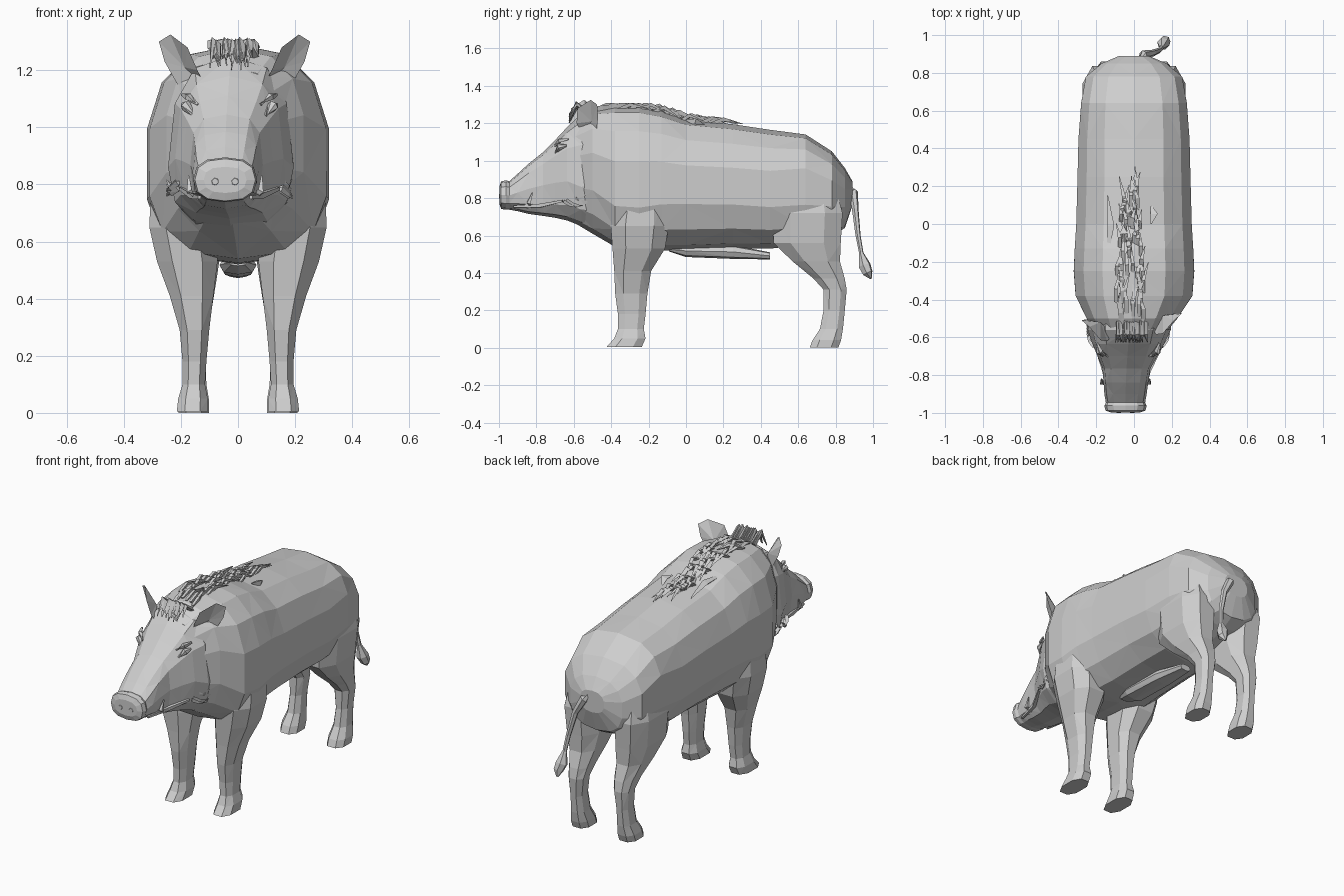
import bpy, bmesh, math, random
from mathutils import Vector

random.seed(4)
grey = bpy.data.materials.new("plain_grey")
grey.diffuse_color = (0.62, 0.62, 0.62, 1)


def finish(name, bm):
    bmesh.ops.recalc_face_normals(bm, faces=bm.faces)
    me = bpy.data.meshes.new(name)
    bm.to_mesh(me)
    bm.free()
    me.materials.append(grey)
    ob = bpy.data.objects.new(name, me)
    bpy.context.collection.objects.link(ob)
    return ob


def skin(bm, rings):
    """Join rings of points with triangles and close both ends."""
    vs = [[bm.verts.new(p) for p in r] for r in rings]
    n = len(vs[0])
    for k, (a, b) in enumerate(zip(vs, vs[1:])):
        for i in range(n):
            j = (i + 1) % n
            if (i + k) % 2:
                bm.faces.new((a[i], a[j], b[j]))
                bm.faces.new((a[i], b[j], b[i]))
            else:
                bm.faces.new((a[i], a[j], b[i]))
                bm.faces.new((a[j], b[j], b[i]))
    bm.faces.new(vs[0])
    bm.faces.new(vs[-1])


def power(v, e):
    return math.copysign(abs(v) ** e, v)


def upright_ring(y, top, bot, w, cx=0.0, mid=0.5, e=0.8, low=None, n=14):
    """Cross-section facing along y; mid places the widest height, low shapes the underside."""
    zm = bot + (top - bot) * mid
    pts = []
    for i in range(n):
        a = 2 * math.pi * i / n
        k = low if low and math.cos(a) < 0 else e
        s, c = power(math.sin(a), k), power(math.cos(a), k)
        pts.append((cx + w * s, y, zm + c * ((top - zm) if c > 0 else (zm - bot))))
    return pts


def flat_ring(z, x0, x1, y0, y1, n=8):
    """Level cross-section for legs, given its extents."""
    pts = []
    for i in range(n):
        a = 2 * math.pi * (i + 0.5) / n
        pts.append(((x0 + x1) / 2 + (x1 - x0) / 2 * 1.05 * power(math.cos(a), 0.8),
                    (y0 + y1) / 2 + (y1 - y0) / 2 * 1.05 * power(math.sin(a), 0.8), z))
    return pts


def spike(bm, pts, radii, n=4):
    """Tapered tube through a few points."""
    pts = [Vector(p) for p in pts]
    rings = []
    for i, p in enumerate(pts):
        d = (pts[min(i + 1, len(pts) - 1)] - pts[max(i - 1, 0)]).normalized()
        u = d.orthogonal().normalized()
        v = d.cross(u)
        rings.append([p + radii[i] * (u * math.cos(t) + v * math.sin(t))
                      for t in [2 * math.pi * k / n for k in range(n)]])
    skin(bm, rings)


def merge(base, others):
    """Union the overlapping parts into one outer skin."""
    for o in others:
        m = base.modifiers.new("join", "BOOLEAN")
        m.operation, m.solver, m.object = "UNION", "EXACT", o
    dg = bpy.context.evaluated_depsgraph_get()
    me = bpy.data.meshes.new_from_object(base.evaluated_get(dg))
    base.modifiers.clear()
    if len(me.polygons) > 300:
        base.data = me
        for o in others:
            bpy.data.objects.remove(o)


# Trunk
bm = bmesh.new()
skin(bm, [upright_ring(*r) for r in (
    (-0.60, 1.21, 0.67, 0.17, -0.02), (-0.50, 1.275, 0.61, 0.245, -0.01),
    (-0.38, 1.29, 0.54, 0.315, 0, 0.44, 0.8, 0.72), (-0.25, 1.29, 0.525, 0.325, 0, 0.45, 0.8, 0.7),
    (-0.13, 1.265, 0.52, 0.32, 0, 0.48, 0.8, 0.78), (0.0, 1.22, 0.52, 0.312, 0, 0.5, 0.8, 0.82),
    (0.25, 1.195, 0.53, 0.305, 0, 0.5, 0.8, 0.82), (0.45, 1.165, 0.53, 0.30, 0, 0.5, 0.78, 0.8),
    (0.64, 1.14, 0.55, 0.285, 0, 0.55, 0.76, 0.72), (0.78, 1.05, 0.60, 0.26, 0, 0.5, 0.78),
    (0.85, 0.96, 0.64, 0.175), (0.89, 0.89, 0.76, 0.08))])
body = finish("body", bm)
parts = []

# Head with long straight muzzle flaring into the cheeks
bm = bmesh.new()
skin(bm, [upright_ring(*r, n=12) for r in (
    (-0.46, 1.26, 0.62, 0.215, -0.02, 0.4), (-0.56, 1.25, 0.65, 0.22, -0.025, 0.35),
    (-0.635, 1.18, 0.68, 0.19, -0.03, 0.42, 0.72), (-0.70, 1.11, 0.695, 0.158, -0.035, 0.45, 0.68),
    (-0.765, 1.045, 0.705, 0.127, -0.04, 0.48, 0.65), (-0.84, 0.985, 0.715, 0.118, -0.043, 0.5, 0.68),
    (-0.90, 0.93, 0.73, 0.112, -0.045, 0.5, 0.75), (-0.945, 0.89, 0.738, 0.104, -0.045),
    (-0.962, 0.895, 0.738, 0.112, -0.045), (-0.988, 0.89, 0.742, 0.106, -0.045),
    (-0.998, 0.862, 0.77, 0.075, -0.045))])
parts.append(finish("head", bm))

# Nostrils
bm = bmesh.new()
for x in (-0.08, -0.01):
    spike(bm, [(x, -0.995, 0.81), (x, -0.9995, 0.81)], [0.016, 0.012], 6)
finish("nostrils", bm)

# Legs: (z, inner x, outer x, front y, back y)
front = ((0.85, 0.12, 0.305, -0.37, -0.10), (0.65, 0.08, 0.312, -0.405, -0.09),
         (0.53, 0.07, 0.285, -0.395, -0.11), (0.41, 0.085, 0.24, -0.385, -0.185),
         (0.29, 0.10, 0.205, -0.38, -0.205), (0.18, 0.11, 0.195, -0.365, -0.215),
         (0.10, 0.115, 0.195, -0.365, -0.225), (0.05, 0.105, 0.21, -0.385, -0.215),
         (0.005, 0.105, 0.215, -0.425, -0.235))
hind = ((0.90, 0.10, 0.235, 0.52, 0.79), (0.72, 0.06, 0.275, 0.46, 0.84),
        (0.56, 0.06, 0.26, 0.465, 0.83), (0.46, 0.075, 0.235, 0.57, 0.825),
        (0.37, 0.09, 0.21, 0.68, 0.85), (0.31, 0.10, 0.20, 0.735, 0.86),
        (0.20, 0.115, 0.19, 0.735, 0.85), (0.10, 0.11, 0.195, 0.715, 0.84),
        (0.04, 0.10, 0.21, 0.675, 0.83), (0.0, 0.10, 0.21, 0.66, 0.815))
for side, s in (("right", 1), ("left", -1)):
    for part, rows in (("front_leg", front), ("hind_leg", hind)):
        bm = bmesh.new()
        skin(bm, [flat_ring(z, s * a, s * b, c, d) for z, a, b, c, d in rows])
        parts.append(finish(side + "_" + part, bm))

    # Broad cupped ear opening forwards and outwards; the left one tilts further forward
    bm = bmesh.new()
    rim = [(0.10, -0.55, 1.14), (0.13, -0.585, 1.20), (0.165, -0.58, 1.28), (0.225, -0.51, 1.325),
           (0.265, -0.475, 1.30), (0.245, -0.47, 1.23), (0.20, -0.48, 1.15)]
    dy = 0 if s > 0 else -0.035
    rim = [bm.verts.new((s * x - 0.012, y + dy, z)) for x, y, z in rim]
    hollow = bm.verts.new((s * 0.175 - 0.012, -0.505 + dy, 1.21))
    bulge = bm.verts.new((s * 0.165 - 0.012, -0.485 + dy, 1.22))
    for i in range(len(rim)):
        a, b = rim[i], rim[(i + 1) % len(rim)]
        bm.faces.new((a, b, hollow))
        bm.faces.new((b, a, bulge))
    finish(side + "_ear", bm)

    # Eye with a heavy brow
    bm = bmesh.new()
    spike(bm, [(s * 0.125 - 0.03, -0.70, 1.04), (s * 0.152 - 0.03, -0.675, 1.075),
               (s * 0.165 - 0.03, -0.64, 1.08)], [0.006, 0.02, 0.006], 6)
    spike(bm, [(s * 0.11 - 0.03, -0.70, 1.08), (s * 0.145 - 0.03, -0.675, 1.108),
               (s * 0.165 - 0.03, -0.63, 1.115)], [0.006, 0.014, 0.006])
    finish(side + "_eye", bm)

    # Tusk and mouth edge
    bm = bmesh.new()
    spike(bm, [(s * 0.09 - 0.045, -0.84, 0.755), (s * 0.125 - 0.045, -0.84, 0.775),
               (s * 0.128 - 0.045, -0.82, 0.83)], [0.018, 0.014, 0.003])
    spike(bm, [(s * 0.09 - 0.045, -0.92, 0.755), (s * 0.118 - 0.04, -0.78, 0.76),
               (s * 0.17 - 0.03, -0.66, 0.785)], [0.008, 0.014, 0.008])
    finish(side + "_tusk", bm)

    # Cheek whiskers
    bm = bmesh.new()
    for i in range(9):
        y = -0.65 + 0.015 * i
        x, z = s * 0.18 - 0.03, 0.765 + random.uniform(-0.01, 0.03)
        spike(bm, [(x, y, z + 0.02), (x + s * 0.025, y + 0.03, z),
                   (x + s * 0.04, y + 0.07, z + random.uniform(-0.02, 0.04))],
              [0.012, 0.009, 0.002], 3)
    finish(side + "_cheek_whiskers", bm)

# Belly sheath
bm = bmesh.new()
skin(bm, [upright_ring(*r, n=8) for r in (
    (-0.09, 0.54, 0.515, 0.03), (0.0, 0.55, 0.485, 0.065), (0.25, 0.55, 0.475, 0.06),
    (0.45, 0.51, 0.472, 0.035))])
parts.append(finish("belly_sheath", bm))
merge(body, parts)


# Bristly mane swept along the spine, following the back
def back_height(y):
    if y < -0.50:
        return 1.275 + (y + 0.50) * 0.6
    if y < -0.25:
        return 1.285
    return 1.29 - (y + 0.25) * 0.28 if y < 0 else 1.22 - y * 0.1


bm = bmesh.new()
for i in range(60):
    y = -0.57 + 0.72 * random.random()
    spread = 0.075 * (1 - max(0, y + 0.2) * 1.5)
    x = -0.02 + random.uniform(-spread, spread)
    z = back_height(y) - 0.012
    length = random.uniform(0.09, 0.18)
    tip = min(back_height(y + length) + random.uniform(-0.005, 0.015), 1.31)
    spike(bm, [(x, y, z), (x, y + length * 0.4, min(z + 0.028, 1.305)),
               (x + random.uniform(-0.03, 0.03), y + length, tip)], [0.012, 0.012, 0.002], 3)
# Loose side locks lying on the shoulders
for x, y0, y1, z in ((-0.14, -0.17, 0.15, 1.215), (0.09, 0.0, 0.10, 1.205)):
    spike(bm, [(x, y0, z + 0.012), (x + 0.02, (y0 + y1) / 2, z + 0.005), (x, y1, z - 0.015)],
          [0.004, 0.022, 0.004], 3)
finish("mane", bm)

# Forelock between the ears
bm = bmesh.new()
for i in range(24):
    x = -0.015 + random.uniform(-0.075, 0.075)
    top = random.uniform(1.28, 1.305)
    spike(bm, [(x, -0.52, 1.25), (x, -0.585, top),
               (x + random.uniform(-0.015, 0.015), -0.625, random.uniform(1.20, 1.25))],
          [0.014, 0.014, 0.003], 3)
finish("forelock", bm)

# Tail with a tufted end
bm = bmesh.new()
spike(bm, [(0.0, 0.86, 0.86), (0.05, 0.895, 0.83), (0.10, 0.905, 0.74), (0.135, 0.92, 0.60),
           (0.15, 0.94, 0.49)], [0.03, 0.025, 0.018, 0.014, 0.012], 6)
spike(bm, [(0.148, 0.935, 0.51), (0.155, 0.955, 0.44), (0.165, 0.972, 0.40), (0.16, 0.99, 0.37)],
      [0.012, 0.034, 0.028, 0.006], 6)
finish("tail", bm)
